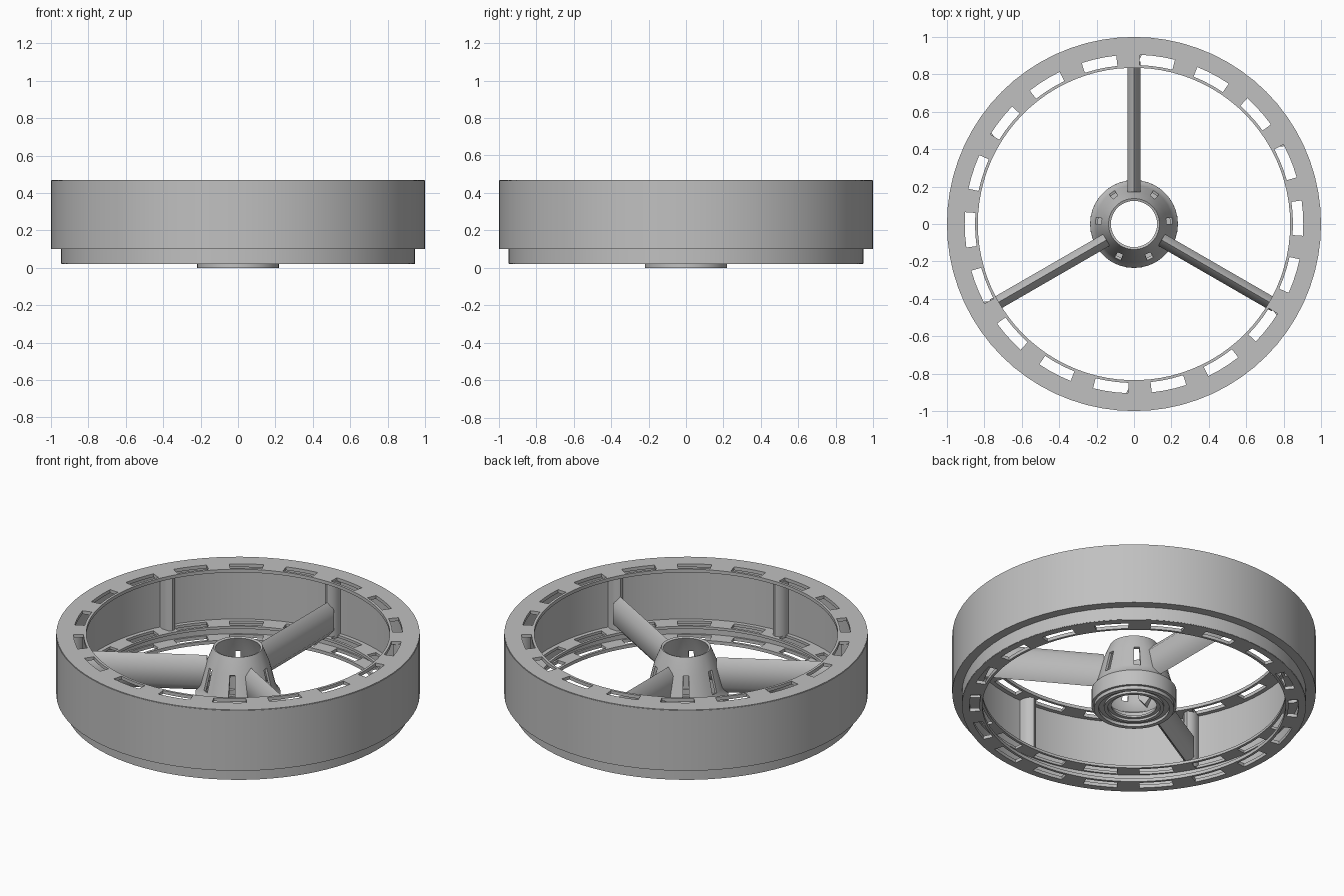
import bpy
import bmesh
from math import sin, cos, pi, radians
from mathutils import Matrix

cube = bpy.data.objects.get("Cube")
if cube:
    bpy.data.objects.remove(cube)

grey = bpy.data.materials.new("light_grey")
grey.use_nodes = True
COLOUR = (0.53, 0.53, 0.53, 1)
grey.diffuse_color = COLOUR
grey.node_tree.nodes["Principled BSDF"].inputs["Base Color"].default_value = COLOUR


def finish(name, bm, thickness=0, angle=30):
    bmesh.ops.recalc_face_normals(bm, faces=bm.faces)
    mesh = bpy.data.meshes.new(name)
    bm.to_mesh(mesh)
    bm.free()
    mesh.materials.append(grey)
    obj = bpy.data.objects.new(name, mesh)
    bpy.context.collection.objects.link(obj)
    bpy.ops.object.select_all(action='DESELECT')
    obj.select_set(True)
    bpy.context.view_layer.objects.active = obj
    if thickness:
        mod = obj.modifiers.new("thickness", 'SOLIDIFY')
        mod.thickness = thickness
        mod.offset = 0
        bpy.ops.object.modifier_apply(modifier=mod.name)
    bpy.ops.object.shade_smooth_by_angle(angle=radians(angle))
    return obj


def lathe(name, profile, segs=72, closed=True, thickness=0, hole=None):
    """Revolve (radius, height) points; hole(band, segment) leaves a face open."""
    bm = bmesh.new()
    rings = []
    for s in range(segs):
        a = 2 * pi * s / segs
        rings.append([bm.verts.new((r * cos(a), r * sin(a), z)) for r, z in profile])
    bands = len(profile) if closed else len(profile) - 1
    for s in range(segs):
        here, there = rings[s], rings[(s + 1) % segs]
        for b in range(bands):
            if hole and hole(b, s):
                continue
            c = (b + 1) % len(profile)
            bm.faces.new((here[b], there[b], there[c], here[c]))
    return finish(name, bm, thickness)


def strut(name, section, length, matrix):
    """Extrude a closed section in YZ along X, then place it."""
    bm = bmesh.new()
    face = bm.faces.new([bm.verts.new((0, y, z)) for y, z in section])
    new = bmesh.ops.extrude_face_region(bm, geom=[face])["geom"]
    moved = [v for v in new if isinstance(v, bmesh.types.BMVert)]
    bmesh.ops.translate(bm, verts=moved, vec=(length, 0, 0))
    bmesh.ops.transform(bm, matrix=matrix, verts=bm.verts)
    return finish(name, bm, angle=45)


def box_profile(r0, r1, z0, z1):
    return [(r0, z0), (r1, z0), (r1, z1), (r0, z1)]


# Outer duct and the narrower collar below it
lathe("duct_wall", box_profile(0.93, 1.0, 0.10, 0.466))
lathe("lower_collar", box_profile(0.915, 0.947, 0.022, 0.12))


# Slotted flanges: eighteen windows, five segments in each repeat
def flange_slot(band, seg):
    return band == 1 and (seg + 2) % 5 in (1, 2, 3)


for label, z, edge, thick in (("top", 0.459, 0.997, 0.02),
                              ("middle", 0.115, 0.94, 0.016),
                              ("bottom", 0.03, 0.945, 0.02)):
    lathe(label + "_flange", [(0.835, z), (0.85, z), (0.905, z), (edge, z)],
          segs=90, closed=False, thickness=thick, hole=flange_slot)


# Hub: skirt, then an open cone with tall windows between the spokes
def hub_window(band, seg):
    return band == 3 and seg % 6 in (0, 5) and seg % 12 < 6


lathe("hub_cone",
      [(0.228, 0.02), (0.228, 0.11), (0.212, 0.13), (0.2, 0.16), (0.168, 0.29),
       (0.13, 0.385)],
      segs=36, closed=False, thickness=0.014, hole=hub_window)
lathe("hub_base_rim", box_profile(0.195, 0.22, 0.0, 0.03), segs=36)
lathe("hub_base_plate", box_profile(0.125, 0.2, 0.018, 0.03), segs=36)
lathe("hub_base_ring", box_profile(0.145, 0.165, 0.005, 0.06), segs=36)

# Streamlined spokes, and posts against the duct wall
spoke_section = [(0, 0.105), (0.036, 0.06), (0.036, -0.06), (0, -0.105),
                 (-0.036, -0.06), (-0.036, 0.06)]
post_section = [(0.04, 0.045), (0.04, 0.0), (0.022, -0.035), (0, -0.045),
                (-0.022, -0.035), (-0.04, 0.0), (-0.04, 0.045)]
upright = Matrix.Rotation(-pi / 2, 4, 'Y')

for i in range(6):
    turn = Matrix.Rotation(radians(30 + 60 * i), 4, 'Z')
    if i % 2:
        strut("spoke_%d" % (i // 2 + 1), spoke_section, 0.70,
              turn @ Matrix.Translation((0.17, 0, 0.225)))
    # The post's pointed side faces the hub
    flip = Matrix.Rotation(pi, 4, 'Z') @ Matrix.Translation((-0.90, 0, 0.11))
    strut("post_%d" % (i + 1), post_section, 0.345,
          turn @ flip @ upright)
